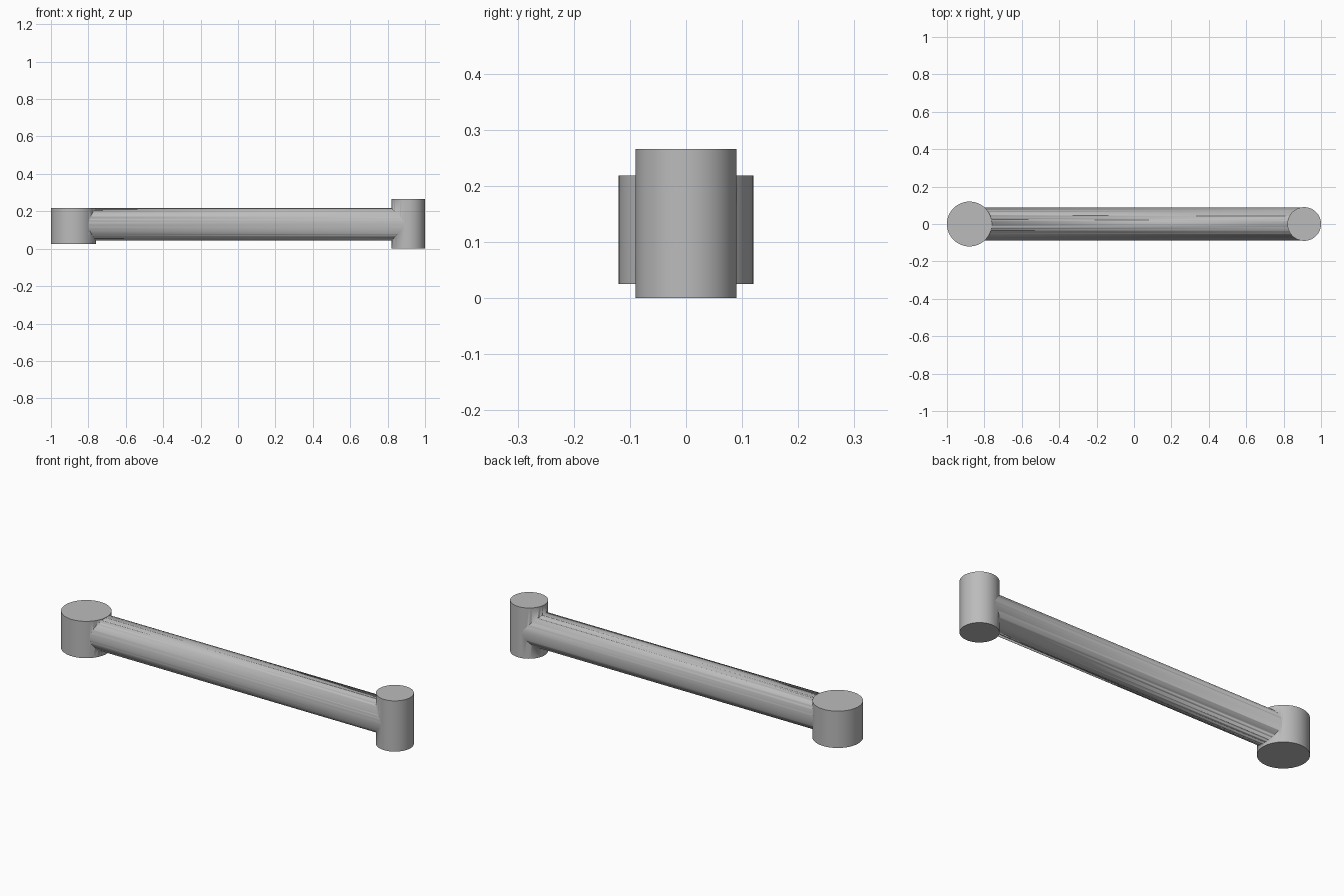
import bpy
import math

cube = bpy.data.objects.get("Cube")
if cube:
    bpy.data.objects.remove(cube, do_unlink=True)

# Single plain grey
grey = bpy.data.materials.new("grey")
grey.use_nodes = True
colour = (0.5, 0.5, 0.5, 1)
grey.diffuse_color = colour
grey.node_tree.nodes["Principled BSDF"].inputs["Base Color"].default_value = colour


def cylinder(name, radius, length, centre, turn=0):
    bpy.ops.mesh.primitive_cylinder_add(vertices=64, radius=radius, depth=length,
                                        location=centre, rotation=(0, turn, 0))
    part = bpy.context.object
    part.name = name
    part.data.materials.append(grey)
    bpy.ops.object.shade_smooth_by_angle(angle=math.radians(30))
    return part


def join_solid(base, other):
    """Merge another part into the base so no hidden surfaces remain."""
    mod = base.modifiers.new("join " + other.name, 'BOOLEAN')
    mod.operation = 'UNION'
    mod.solver = 'EXACT'
    mod.object = other
    bpy.context.view_layer.objects.active = base
    bpy.ops.object.modifier_apply(modifier=mod.name)
    bpy.data.objects.remove(other, do_unlink=True)


# Round bar between a wide boss and a tall narrow boss
link = cylinder("link_arm", 0.0875, 1.79, (0.015, 0, 0.13), math.pi / 2)
wide_boss = cylinder("wide_boss", 0.12, 0.193, (-0.88, 0, 0.1215))
tall_boss = cylinder("tall_boss", 0.09, 0.266, (0.91, 0, 0.133))
join_solid(link, wide_boss)
join_solid(link, tall_boss)
